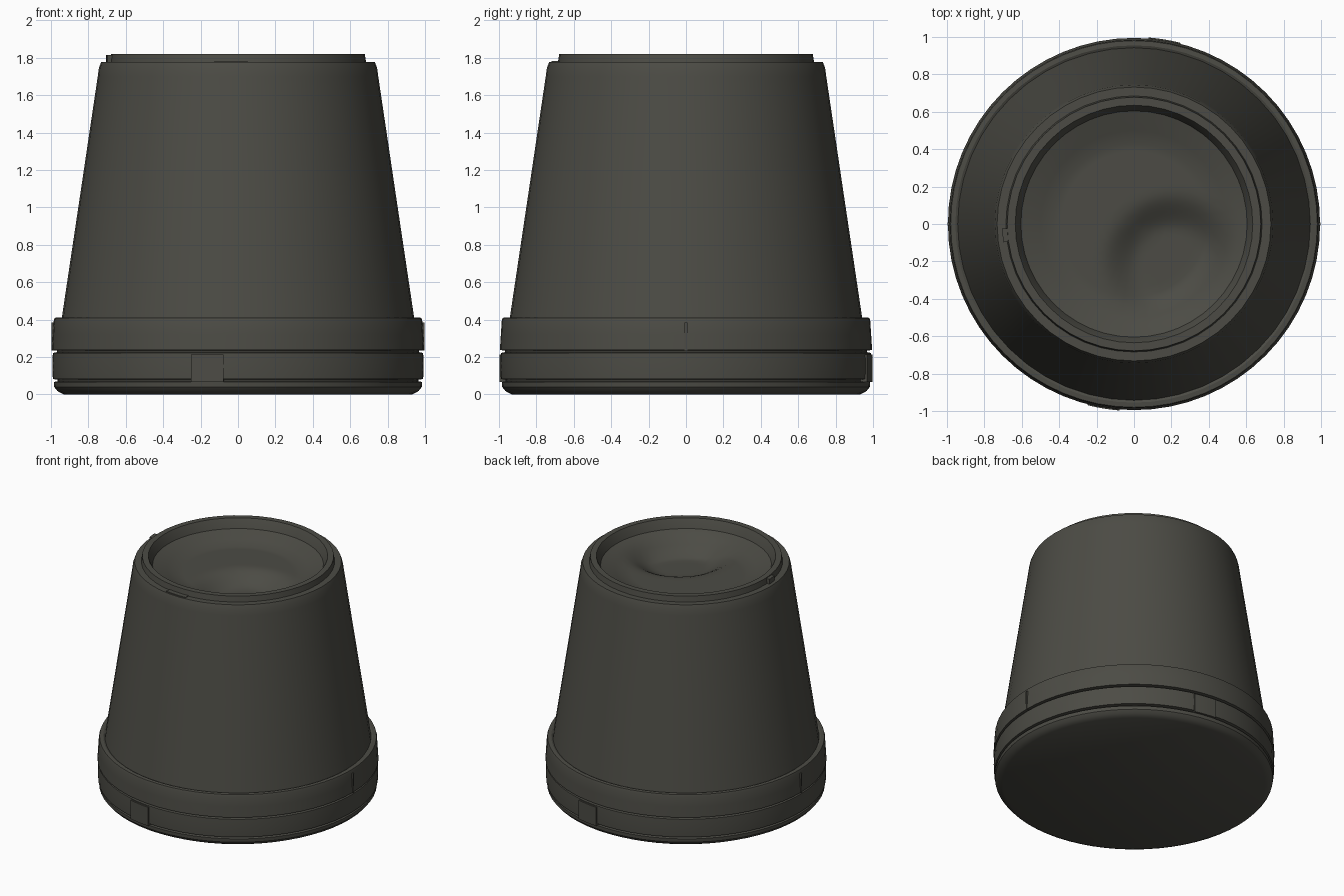
import bpy, bmesh, math
from mathutils import Vector

if "Cube" in bpy.data.objects:
    bpy.data.objects.remove(bpy.data.objects["Cube"])

mat = bpy.data.materials.new("dark olive grey")
mat.diffuse_color = (0.072, 0.071, 0.059, 1)
mat.use_nodes = True
mat.node_tree.nodes["Principled BSDF"].inputs["Base Color"].default_value = mat.diffuse_color


def finish(name, bm, angle=30):
    bmesh.ops.remove_doubles(bm, verts=bm.verts[:], dist=1e-5)
    bmesh.ops.recalc_face_normals(bm, faces=bm.faces[:])
    me = bpy.data.meshes.new(name)
    bm.to_mesh(me)
    bm.free()
    me.materials.append(mat)
    ob = bpy.data.objects.new(name, me)
    bpy.context.collection.objects.link(ob)
    bpy.ops.object.select_all(action='DESELECT')
    ob.select_set(True)
    bpy.context.view_layer.objects.active = ob
    bpy.ops.object.shade_smooth_by_angle(angle=math.radians(angle))
    return ob


def polar(name, profile, n=64, height=None, angle=30):
    """Revolve (radius, z) points; height(x, y, z) may bend the result."""
    bm = bmesh.new()
    rings = []
    for r, z in profile:
        ring = []
        for i in range(1 if r == 0 else n):
            a = 2 * math.pi * i / n
            x, y = r * math.cos(a), r * math.sin(a)
            ring.append(bm.verts.new((x, y, height(x, y, z) if height else z)))
        rings.append(ring)
    for p, q in zip(rings, rings[1:]):
        for i in range(n):
            j = (i + 1) % n
            vs = []
            for v in (p[i % len(p)], p[j % len(p)], q[j % len(q)], q[i % len(q)]):
                if v not in vs:
                    vs.append(v)
            bm.faces.new(vs)
    return finish(name, bm, angle)


def curved_block(name, a0, a1, r0, r1, z0, z1, steps=4):
    """Block that follows the round wall between two angles (degrees)."""
    bm = bmesh.new()
    loops = []
    for i in range(steps + 1):
        a = math.radians(a0 + (a1 - a0) * i / steps)
        loops.append([bm.verts.new((r * math.cos(a), r * math.sin(a), z))
                      for r, z in ((r0, z0), (r1, z0), (r1, z1), (r0, z1))])
    for p, q in zip(loops, loops[1:]):
        for k in range(4):
            bm.faces.new((p[k], p[(k + 1) % 4], q[(k + 1) % 4], q[k]))
    bm.faces.new(loops[0])
    bm.faces.new(loops[-1])
    return finish(name, bm)


# lid at the bottom: flat base and three bands split by grooves
polar("lid", [(0, 0.0), (0.93, 0.0), (0.965, 0.018), (0.983, 0.04), (0.985, 0.067),
              (0.965, 0.071), (0.965, 0.079), (0.99, 0.083), (0.993, 0.15), (0.99, 0.222),
              (0.968, 0.226), (0.968, 0.234), (0.995, 0.238), (0.99, 0.32), (0.985, 0.395),
              (0.98, 0.41), (0.955, 0.412), (0.93, 0.40)])

# tapered bucket wall with the raised foot ring on top
polar("bucket_wall", [(0.945, 0.39), (0.842, 1.08), (0.75, 1.70), (0.744, 1.745),
                      (0.732, 1.777), (0.685, 1.777), (0.678, 1.82), (0.635, 1.82),
                      (0.62, 1.79), (0.605, 1.75)], n=48)


# dented bucket bottom, sunk inside the foot ring
def smooth(t):
    t = max(0.0, min(1.0, t))
    return t * t * (3 - 2 * t)


def dent(x, y, z):
    d = (Vector((x, y)) - Vector((0.21, -0.22))).length
    fade = smooth((0.60 - math.hypot(x, y)) / 0.2)
    return z - 0.09 * fade * smooth((0.40 - d) / 0.22)


floor = [(0.605, 1.75), (0.56, 1.735), (0.50, 1.715), (0.43, 1.69)]
floor += [(0.43 * (1 - k / 10), 1.69) for k in range(1, 11)]
polar("dented_bottom", floor, n=48, height=dent, angle=40)

# square latch tabs on the middle band, front and back
for side, a in (("front", 260.5), ("back", 80.5)):
    curved_block("latch_tab_" + side, a - 5, a + 5, 0.95, 1.0, 0.068, 0.214)

# thin seam strips on the upper band, right and left
for side, a in (("right", 0), ("left", 180)):
    curved_block("band_seam_" + side, a - 0.4, a + 0.4, 0.95, 0.997, 0.235, 0.385, 1)

# small lugs on the foot ring
curved_block("foot_lug_left", 182, 188, 0.66, 0.705, 1.76, 1.815)
curved_block("foot_lug_front", 260, 274, 0.67, 0.72, 1.74, 1.782)
